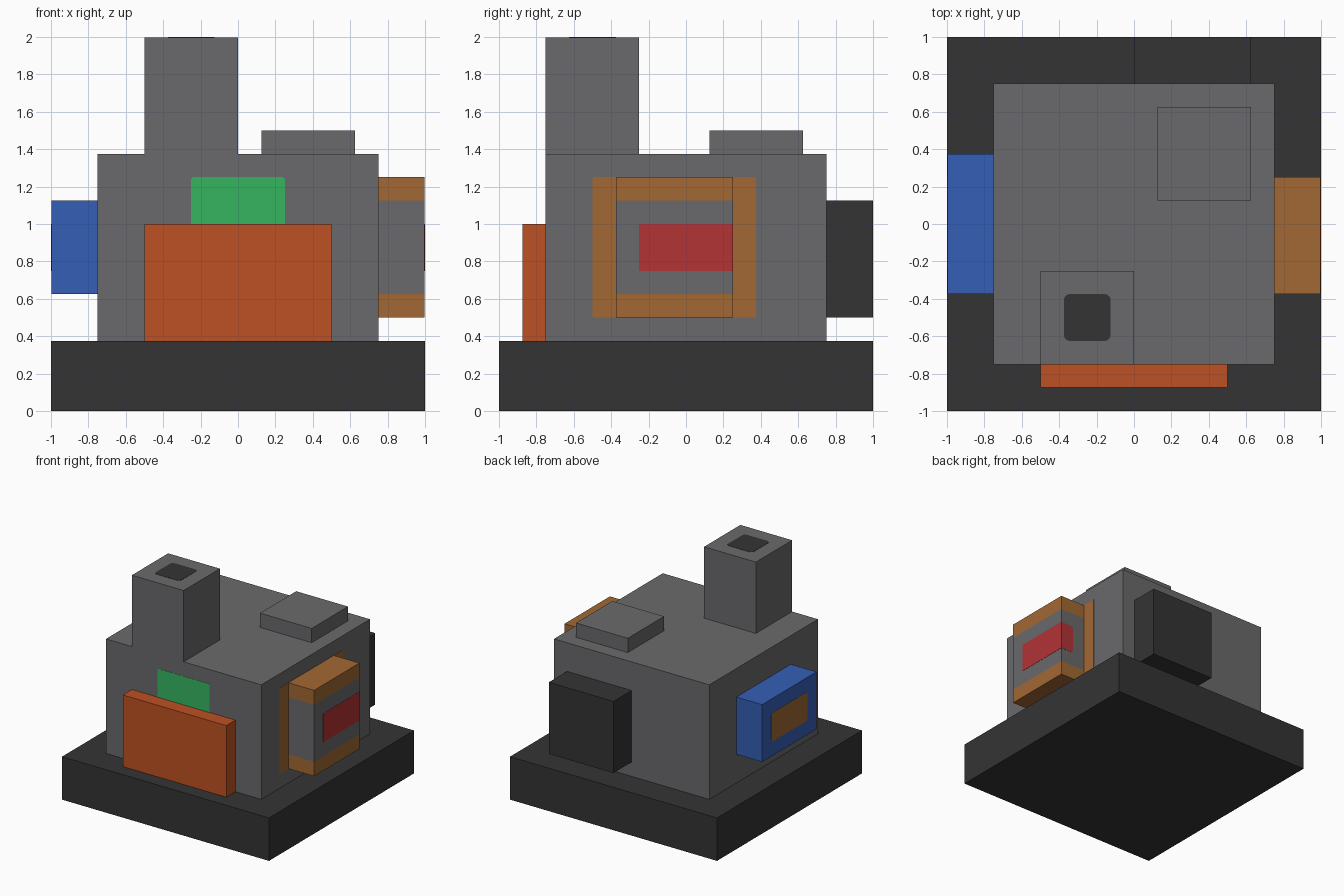
import bpy
import bmesh

cube = bpy.data.objects.get("Cube")
if cube:
    bpy.data.objects.remove(cube, do_unlink=True)


def linear(c):
    c /= 255
    return c / 12.92 if c <= 0.04045 else ((c + 0.055) / 1.055) ** 2.4


def material(name, rgb):
    mat = bpy.data.materials.new(name)
    colour = tuple(linear(c) for c in rgb) + (1.0,)
    mat.diffuse_color = colour
    mat.use_nodes = True
    bsdf = mat.node_tree.nodes["Principled BSDF"]
    bsdf.inputs["Base Color"].default_value = colour
    bsdf.inputs["Roughness"].default_value = 0.8
    return mat


GREY = material("grey", (106, 106, 108))
DARK = material("charcoal", (52, 52, 52))
ORANGE = material("orange", (190, 81, 35))
GREEN = material("green", (54, 181, 96))
BLUE = material("blue", (52, 95, 182))
BROWN = material("brown", (162, 104, 52))
RED = material("red", (178, 51, 53))

T = 0.002  # how far painted plates stand proud


def box(name, x, y, z, mats, round_axis=None, radius=0.02, bands=(), rule=None):
    """Box from x, y, z ranges; optional rounded outline, level cuts and face colour rule."""
    bm = bmesh.new()
    bmesh.ops.create_cube(bm, size=1)
    for v in bm.verts:
        for i, (lo, hi) in enumerate((x, y, z)):
            v.co[i] = lo if v.co[i] < 0 else hi
    if round_axis is not None:
        edges = [e for e in bm.edges
                 if abs((e.verts[0].co - e.verts[1].co).normalized()[round_axis]) > 0.9]
        bmesh.ops.bevel(bm, geom=edges, offset=radius, segments=3,
                        profile=0.5, affect='EDGES')
    for level in bands:
        bmesh.ops.bisect_plane(bm, geom=bm.verts[:] + bm.edges[:] + bm.faces[:],
                               plane_co=(0, 0, level), plane_no=(0, 0, 1))
    bmesh.ops.recalc_face_normals(bm, faces=bm.faces[:])
    if rule:
        for f in bm.faces:
            f.material_index = rule(f.calc_center_median())
    mesh = bpy.data.meshes.new(name)
    bm.to_mesh(mesh)
    bm.free()
    for m in mats:
        mesh.materials.append(m)
    obj = bpy.data.objects.new(name, mesh)
    bpy.context.collection.objects.link(obj)
    return obj


# Plinth and main housing
box("base", (-1, 1), (-1, 1), (0, 0.375), [DARK])
box("body", (-0.75, 0.75), (-0.75, 0.75), (0.375, 1.375), [GREY])

# Chimney with its dark opening, and the raised roof hatch
box("chimney", (-0.5, 0), (-0.75, -0.25), (1.375, 2 - T), [GREY])
box("chimney_opening", (-0.375, -0.125), (-0.625, -0.375), (2 - 2 * T, 2), [DARK],
    round_axis=2, radius=0.03)
box("roof_hatch", (0.125, 0.625), (0.125, 0.625), (1.375, 1.5), [GREY])

# Front panel with the green display above it
box("front_panel", (-0.5, 0.5), (-0.875, -0.75), (0.375, 1), [ORANGE])
box("front_display", (-0.25, 0.25), (-0.75 - T, -0.75 + T), (0.98, 1.25), [GREEN],
    round_axis=1, radius=0.012)

# Blue box on the right side with a brown label
box("right_side_box", (-1 + T, -0.75), (-0.375, 0.375), (0.625, 1.125), [BLUE])
box("right_side_label", (-1, -1 + 2 * T), (-0.25, 0.25), (0.75, 1), [BROWN], round_axis=0)

# Banded box on the left side: brown top and bottom, grey middle
box("left_side_box", (0.75, 1 - T), (-0.375, 0.25), (0.5, 1.25), [BROWN, GREY],
    bands=(0.625, 1.125), rule=lambda c: int(0.625 < c.z < 1.125 and c.x > 0.76))
box("left_side_surround", (0.75 - T, 0.75 + T), (-0.5, 0.375), (0.5, 1.25), [BROWN])

# Red label wrapping from the outer face round the rear edge
box("left_label_outer", (1 - 2 * T, 1), (-0.25, 0.25 + T), (0.75, 1), [RED])
box("left_label_rear", (0.875, 1 - T / 2), (0.25 - T, 0.25 + T), (0.75, 1), [RED],
    round_axis=1, radius=0.02)

# Dark box on the back
box("back_box", (0, 0.625), (0.75, 1), (0.5, 1.125), [DARK])
